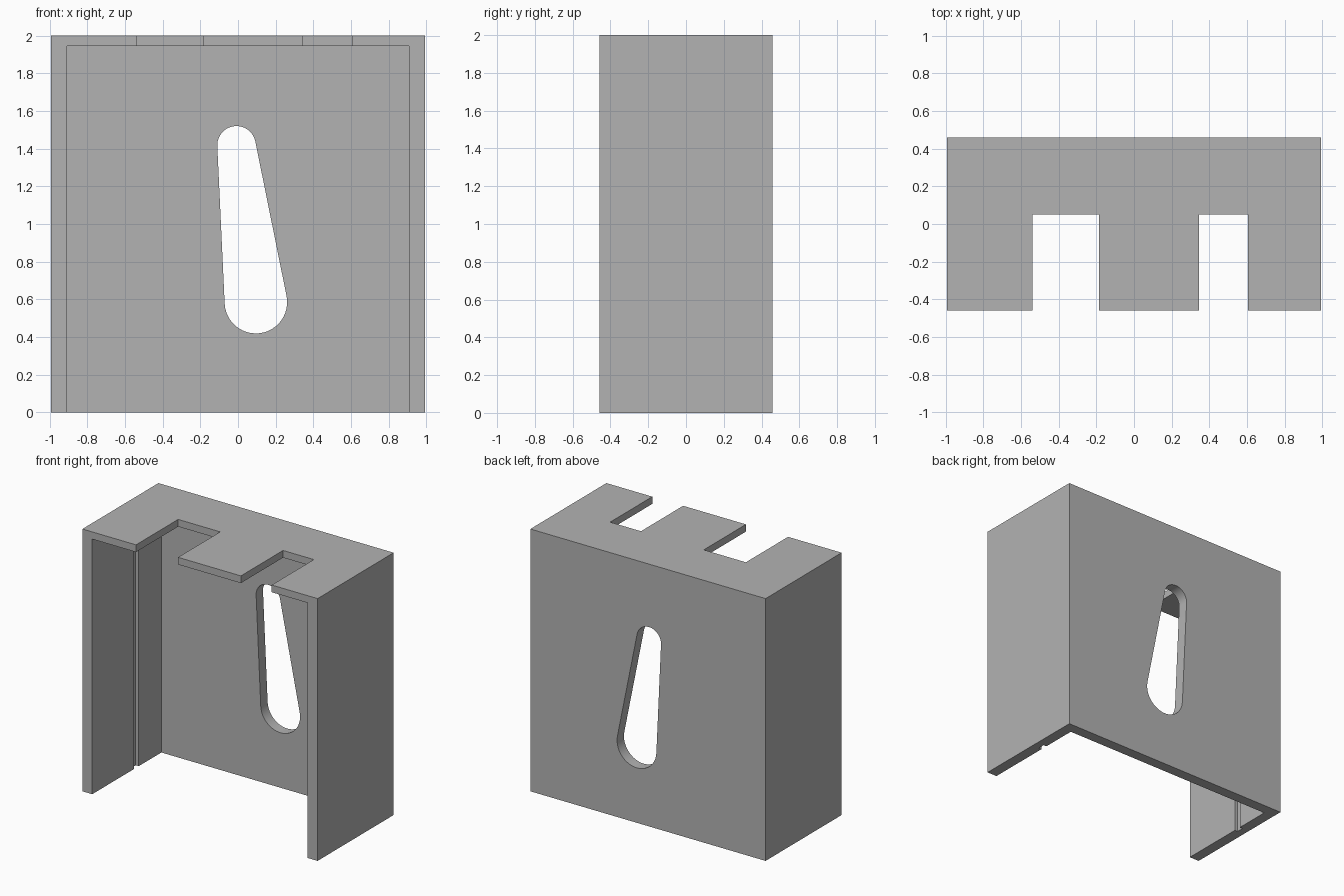
import bpy, bmesh, math
from mathutils import Vector

old = bpy.data.objects.get("Cube")
if old:
    bpy.data.objects.remove(old, do_unlink=True)

W, D, H = 0.992, 0.458, 2.0      # half width, half depth, height
WALL, TOP = 0.083, 0.055         # wall and roof thickness
IN_X, IN_Y, IN_Z = W - WALL, D - WALL, H - TOP

grey = bpy.data.materials.new("plain grey")
grey.use_nodes = True
grey.diffuse_color = (0.45, 0.45, 0.45, 1)
grey.node_tree.nodes["Principled BSDF"].inputs["Base Color"].default_value = grey.diffuse_color


def prism(name, points, shift):
    """Extrude a closed outline of 3D points along a vector."""
    bm = bmesh.new()
    face = bm.faces.new([bm.verts.new(p) for p in points])
    new = bmesh.ops.extrude_face_region(bm, geom=[face])["geom"]
    bmesh.ops.translate(bm, vec=shift, verts=[v for v in new if isinstance(v, bmesh.types.BMVert)])
    bmesh.ops.recalc_face_normals(bm, faces=bm.faces)
    mesh = bpy.data.meshes.new(name)
    bm.to_mesh(mesh)
    bm.free()
    mesh.materials.append(grey)
    obj = bpy.data.objects.new(name, mesh)
    bpy.context.collection.objects.link(obj)
    return obj


def block(name, x0, x1, y0, y1, z0, z1):
    outline = [(x0, y0, z0), (x1, y0, z0), (x1, y1, z0), (x0, y1, z0)]
    return prism(name, outline, (0, 0, z1 - z0))


def tapered_slot(name, top, r_top, low, r_low, steps=24):
    """Two round ends joined by their shared tangents, cut through the back wall."""
    axis = Vector(top) - Vector(low)
    heading = math.atan2(axis.y, axis.x)
    spread = math.acos((r_low - r_top) / axis.length)
    points = []
    for (cx, cz), r, start, end in (
            (top, r_top, heading - spread, heading + spread),
            (low, r_low, heading + spread, heading - spread + math.tau)):
        for i in range(steps + 1):
            a = start + (end - start) * i / steps
            points.append((cx + r * math.cos(a), IN_Y - 0.2, cz + r * math.sin(a)))
    return prism(name, points, (0, 0.5, 0))


# Outer housing
housing = block("housing", -W, W, -D, D, 0, H)

# Hollow open at the front and bottom, with a narrow groove down each side wall
groove = IN_X + 0.025
half = [(IN_X, -1), (IN_X, 0.047), (groove, 0.047), (groove, 0.102), (IN_X, 0.102), (IN_X, IN_Y)]
outline = half + [(-x, y) for x, y in reversed(half)]
cutters = [prism("hollow_cutter", [(x, y, -0.5) for x, y in outline], (0, 0, IN_Z + 0.5))]

# Two notches in the roof's front edge
for name, x0, x1 in (("wide_notch_cutter", -0.54, -0.185), ("narrow_notch_cutter", 0.345, 0.605)):
    cutters.append(block(name, x0, x1, -1, 0.05, IN_Z - 0.2, H + 0.2))

# Slanted slot in the back wall
cutters.append(tapered_slot("slot_cutter", (-0.008, 1.418), 0.102, (0.095, 0.585), 0.166))

for cutter in cutters:
    cutter.hide_render = True
    mod = housing.modifiers.new(cutter.name, 'BOOLEAN')
    mod.operation = 'DIFFERENCE'
    mod.solver = 'EXACT'
    mod.object = cutter

# Bake the cuts, then remove the cutters
bpy.context.view_layer.update()
graph = bpy.context.evaluated_depsgraph_get()
baked = bpy.data.meshes.new_from_object(housing.evaluated_get(graph))
housing.modifiers.clear()
housing.data = baked
for cutter in cutters:
    bpy.data.objects.remove(cutter, do_unlink=True)

# Smooth only the slot's round ends
bpy.ops.object.select_all(action='DESELECT')
housing.select_set(True)
bpy.context.view_layer.objects.active = housing
bpy.ops.object.shade_smooth_by_angle(angle=math.radians(30))
